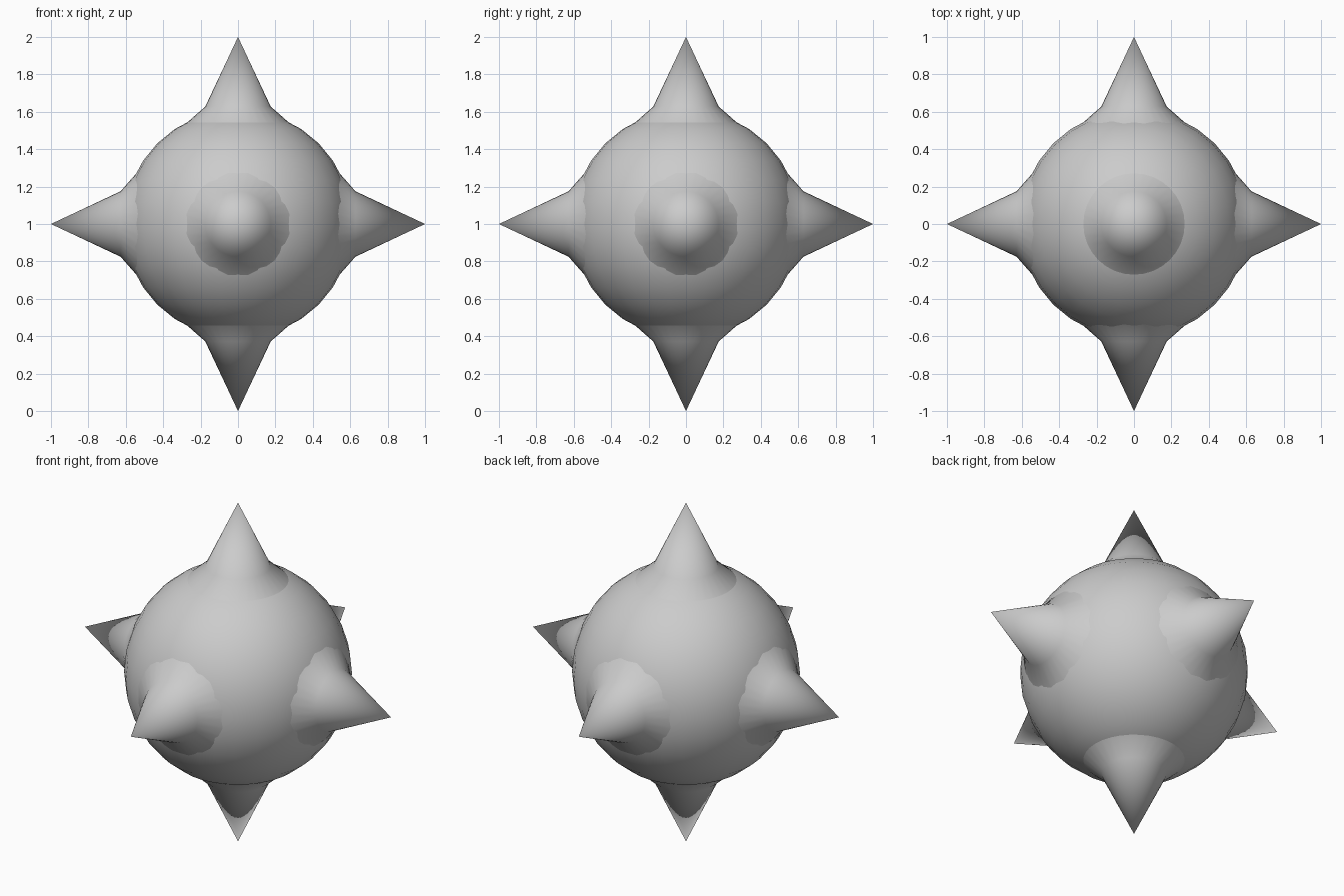
import bpy, bmesh, math
from mathutils import Vector

if "Cube" in bpy.data.objects:
    bpy.data.objects.remove(bpy.data.objects["Cube"])

CENTRE = Vector((0, 0, 1))


def finish(bm, name, quat=None):
    bmesh.ops.recalc_face_normals(bm, faces=bm.faces)
    for f in bm.faces:
        f.smooth = True
    mesh = bpy.data.meshes.new(name)
    bm.to_mesh(mesh)
    bm.free()
    ob = bpy.data.objects.new(name, mesh)
    ob.location = CENTRE
    if quat:
        ob.rotation_mode = 'QUATERNION'
        ob.rotation_quaternion = quat
    bpy.context.collection.objects.link(ob)
    return ob


# Round body
bm = bmesh.new()
bmesh.ops.create_uvsphere(bm, u_segments=32, v_segments=16, radius=0.61)
finish(bm, "ball_body")

# Spike: (radius, distance from centre), flared foot then straight cone
PROFILE = [(0.30, 0.518), (0.175, 0.628), (0.0, 1.0)]


def spike(name, direction):
    bm = bmesh.new()
    verts = [bm.verts.new((r, 0, z)) for r, z in PROFILE]
    edges = [bm.edges.new(p) for p in zip(verts, verts[1:])]
    bmesh.ops.spin(bm, geom=verts + edges, axis=(0, 0, 1), cent=(0, 0, 0),
                   angle=math.tau, steps=32)
    bmesh.ops.remove_doubles(bm, verts=bm.verts, dist=1e-4)
    finish(bm, name, Vector((0, 0, 1)).rotation_difference(Vector(direction)))


# Six spikes along the axes
for name, d in {"top": (0, 0, 1), "bottom": (0, 0, -1), "right": (1, 0, 0),
                "left": (-1, 0, 0), "front": (0, -1, 0), "back": (0, 1, 0)}.items():
    spike(name + "_spike", d)
